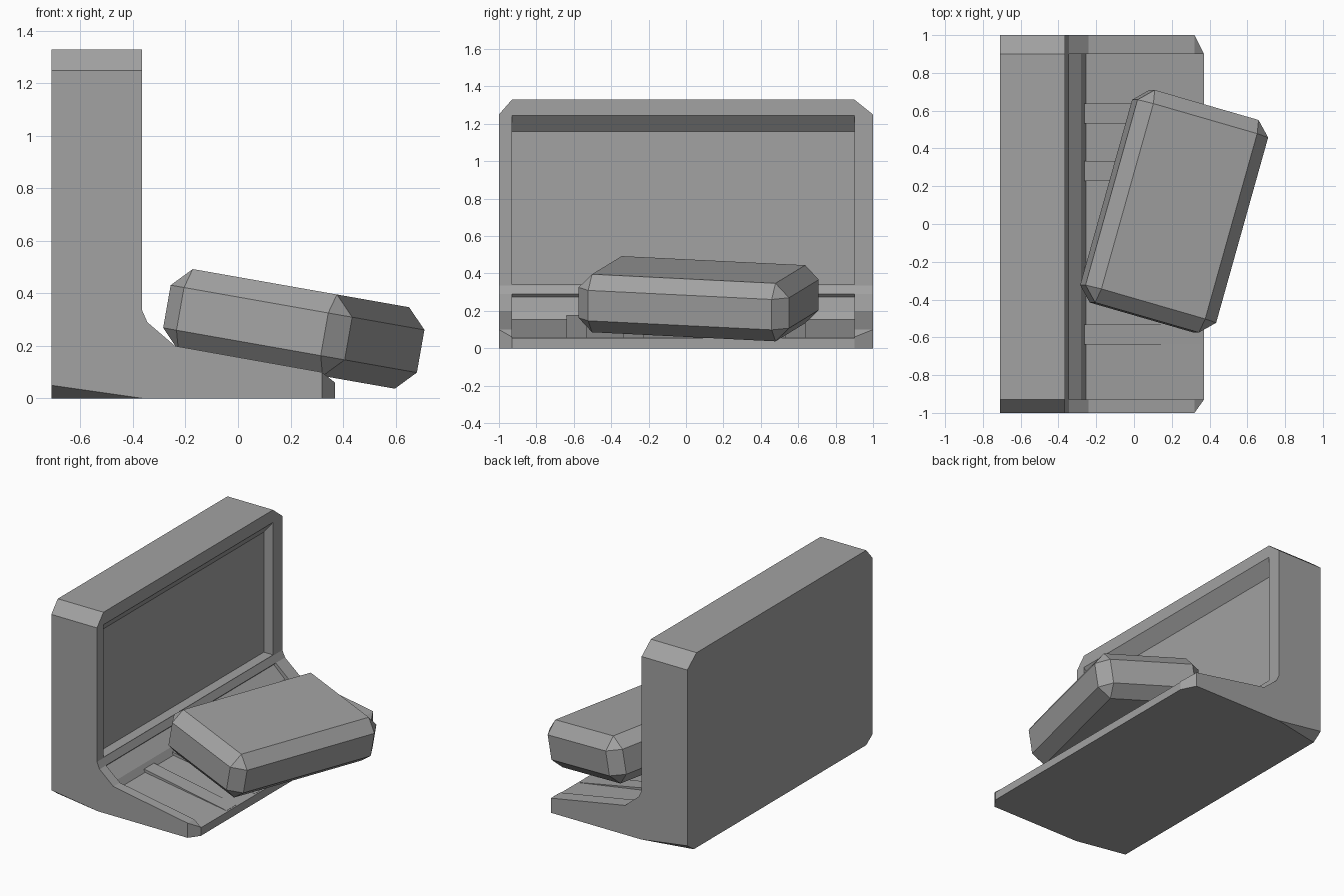
import bpy, bmesh
from math import radians
from mathutils import Matrix, Vector

cube = bpy.data.objects.get("Cube")
if cube:
    bpy.data.objects.remove(cube, do_unlink=True)

grey = bpy.data.materials.new("plain grey")
grey.use_nodes = True
colour = (0.36, 0.36, 0.36, 1)
grey.diffuse_color = colour
grey.node_tree.nodes["Principled BSDF"].inputs["Base Color"].default_value = colour


def finish(name, bm):
    bmesh.ops.recalc_face_normals(bm, faces=bm.faces[:])
    mesh = bpy.data.meshes.new(name)
    bm.to_mesh(mesh)
    bm.free()
    mesh.materials.append(grey)
    obj = bpy.data.objects.new(name, mesh)
    bpy.context.collection.objects.link(obj)
    return obj


def prism(profile, y0, y1):
    """Extrude an x-z outline along y."""
    bm = bmesh.new()
    face = bm.faces.new([bm.verts.new((x, y0, z)) for x, z in profile])
    new = bmesh.ops.extrude_face_region(bm, geom=[face])["geom"]
    bmesh.ops.translate(bm, vec=(0, y1 - y0, 0),
                        verts=[v for v in new if isinstance(v, bmesh.types.BMVert)])
    bmesh.ops.recalc_face_normals(bm, faces=bm.faces[:])
    return bm


def slice_off(bm, a, b, c):
    """Remove the corner outside the plane through three points."""
    a, b, c = Vector(a), Vector(b), Vector(c)
    normal = (b - a).cross(c - a).normalized()
    if normal.dot(Vector((-0.2, 0, 0.5)) - a) > 0:
        normal = -normal
    cut = bmesh.ops.bisect_plane(bm, geom=bm.verts[:] + bm.edges[:] + bm.faces[:],
                                 dist=1e-5, plane_co=a, plane_no=normal, clear_outer=True)
    edges = [e for e in cut["geom_cut"]
             if isinstance(e, bmesh.types.BMEdge) and e.is_boundary]
    bmesh.ops.holes_fill(bm, edges=edges, sides=0)


def carve(target, cutter):
    cutter.hide_render = True
    mod = target.modifiers.new("recess", 'BOOLEAN')
    mod.operation = 'DIFFERENCE'
    mod.solver = 'EXACT'
    mod.object = cutter
    bpy.context.view_layer.objects.active = target
    bpy.ops.object.modifier_apply(modifier=mod.name)
    bpy.data.objects.remove(cutter, do_unlink=True)


# L-shaped body with clipped corners
bm = prism([(-0.71, 0), (0.37, 0), (0.37, 0.06), (0.32, 0.1), (-0.24, 0.2),
            (-0.345, 0.29), (-0.365, 0.335), (-0.365, 1.33), (-0.71, 1.33)], -1, 1)
for side, inner in ((-1, -0.93), (1, 0.9)):
    slice_off(bm, (0, side, 1.25), (0, inner, 1.33), (-0.5, side, 1.25))
    slice_off(bm, (0.32, side, 0), (0.37, inner, 0), (0.32, side, 1))
    slice_off(bm, (-0.71, side, 0.05), (-0.71, side * 0.93, 0), (-0.36, side, 0))
body = finish("body", bm)

# Recessed upright panel and sunken tray
panel = [(-0.435, 0.34), (-0.2, 0.34), (-0.2, 1.245), (-0.365, 1.245), (-0.435, 1.16)]
tray = [(0.5, 0.034), (0.5, 0.4), (-0.28, 0.4), (-0.3, 0.335), (-0.36, 0.275),
        (-0.28, 0.2), (-0.255, 0.155)]
for name, outline in (("panel_cutter", panel), ("tray_cutter", tray)):
    carve(body, finish(name, prism(outline, -0.93, 0.9)))

# Wedge ribs on the tray
rib = [(-0.262, 0.1), (0.36, 0.03), (0.36, 0.058), (-0.262, 0.176)]
for i, y in enumerate((-0.585, -0.28, 0.28, 0.585)):
    finish(f"tray_rib_{i + 1}", prism(rib, y - 0.053, y + 0.053))

# Loose bevelled block lying askew on the tray
bm = bmesh.new()
bmesh.ops.create_cube(bm, size=1)
bmesh.ops.scale(bm, vec=(0.73, 1.17, 0.315), verts=bm.verts[:])
bmesh.ops.bevel(bm, geom=bm.edges[:], offset=0.075, segments=1,
                affect='EDGES', profile=0.5)
place = (Matrix.Translation((0.2125, 0.0675, 0.265))
         @ Matrix.Rotation(radians(10), 4, 'Y') @ Matrix.Rotation(radians(-15.9), 4, 'Z'))
bm.transform(place)
finish("tilted_block", bm)
